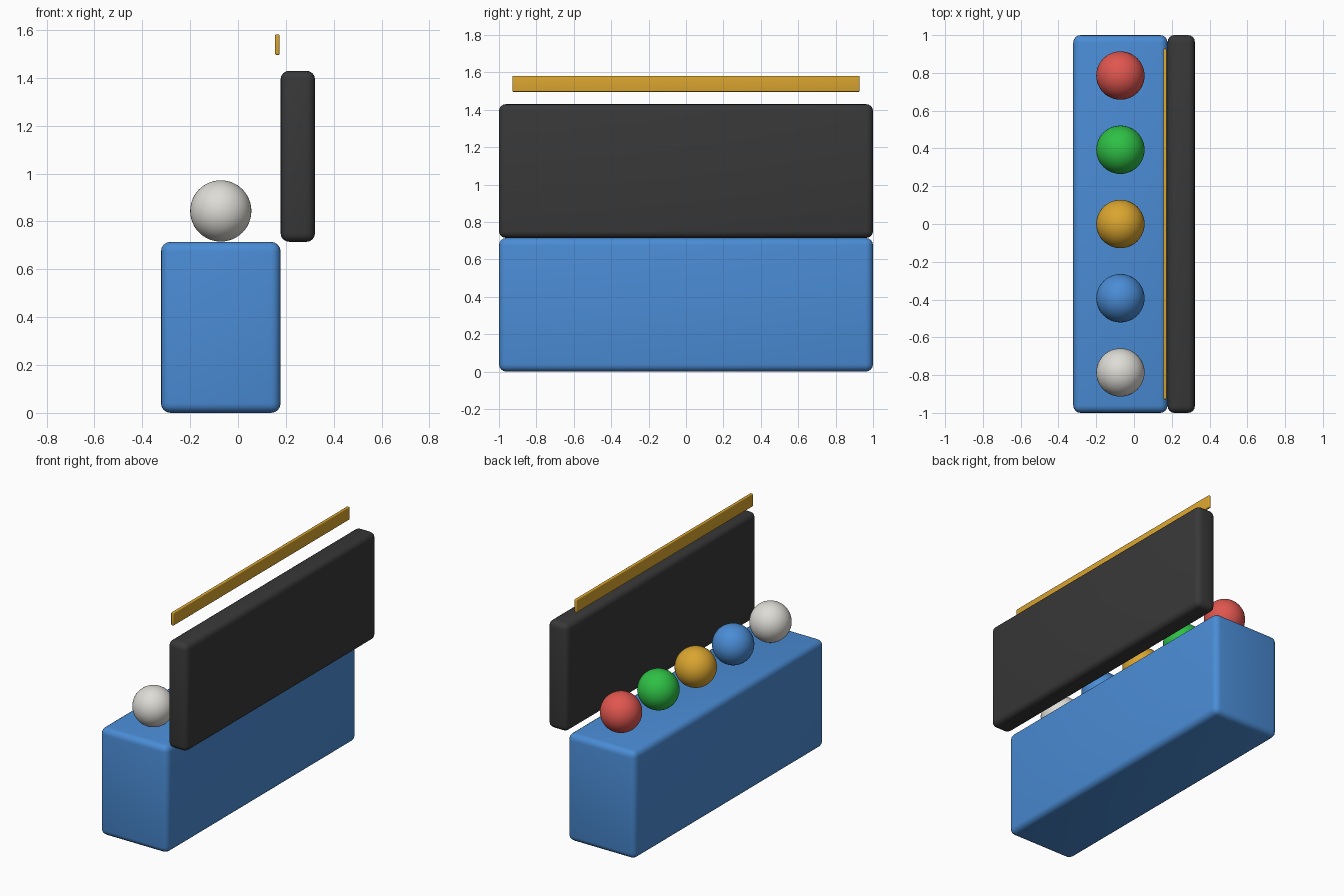
import bpy
import math

cube = bpy.data.objects.get("Cube")
if cube:
    bpy.data.objects.remove(cube, do_unlink=True)


def material(name, hex_code):
    """Flat colour from an sRGB hex code, stored as linear values."""
    srgb = [int(hex_code[i:i + 2], 16) / 255 for i in (0, 2, 4)]
    color = [((c + 0.055) / 1.055) ** 2.4 for c in srgb] + [1]
    mat = bpy.data.materials.new(name)
    mat.use_nodes = True
    mat.diffuse_color = color
    bsdf = mat.node_tree.nodes["Principled BSDF"]
    bsdf.inputs["Base Color"].default_value = color
    bsdf.inputs["Roughness"].default_value = 0.6
    return mat


blue = material("blue", "4A8CD5")
charcoal = material("charcoal", "383838")
gold = material("gold", "DAA52F")
red = material("red", "E0564F")
green = material("green", "2EC045")
white = material("warm_white", "DEDCD6")


def rounded_box(name, low, high, radius, mat):
    """Box between two corners with softly rounded edges."""
    center = [(a + b) / 2 for a, b in zip(low, high)]
    bpy.ops.mesh.primitive_cube_add(size=1, location=center)
    obj = bpy.context.object
    obj.name = name
    obj.scale = [b - a for a, b in zip(low, high)]
    bpy.ops.object.transform_apply(location=False, rotation=False, scale=True)
    bevel = obj.modifiers.new("rounded_edges", "BEVEL")
    bevel.width = radius
    bevel.segments = 4
    bpy.ops.object.modifier_apply(modifier=bevel.name)
    bpy.ops.object.shade_smooth_by_angle(angle=math.radians(35))
    obj.data.materials.append(mat)
    return obj


def ball(name, y, mat):
    bpy.ops.mesh.primitive_uv_sphere_add(
        segments=48, ring_count=24, radius=0.128, location=(-0.072, y, 0.844))
    obj = bpy.context.object
    obj.name = name
    bpy.ops.object.shade_smooth()
    obj.data.materials.append(mat)


# Long base block, upright panel beside it and the thin strip above
rounded_box("base_block", (-0.322, -1, 0), (0.178, 1, 0.715), 0.04, blue)
rounded_box("back_panel", (0.178, -1, 0.715), (0.322, 1, 1.43), 0.036, charcoal)
rounded_box("trim_strip", (0.155, -0.928, 1.496), (0.174, 0.928, 1.582), 0.006, gold)

# Row of balls along the top of the block, front to back
for i, (label, mat) in enumerate([("white", white), ("blue", blue), ("gold", gold),
                                  ("green", green), ("red", red)]):
    ball(label + "_ball", (i - 2) * 0.393, mat)
